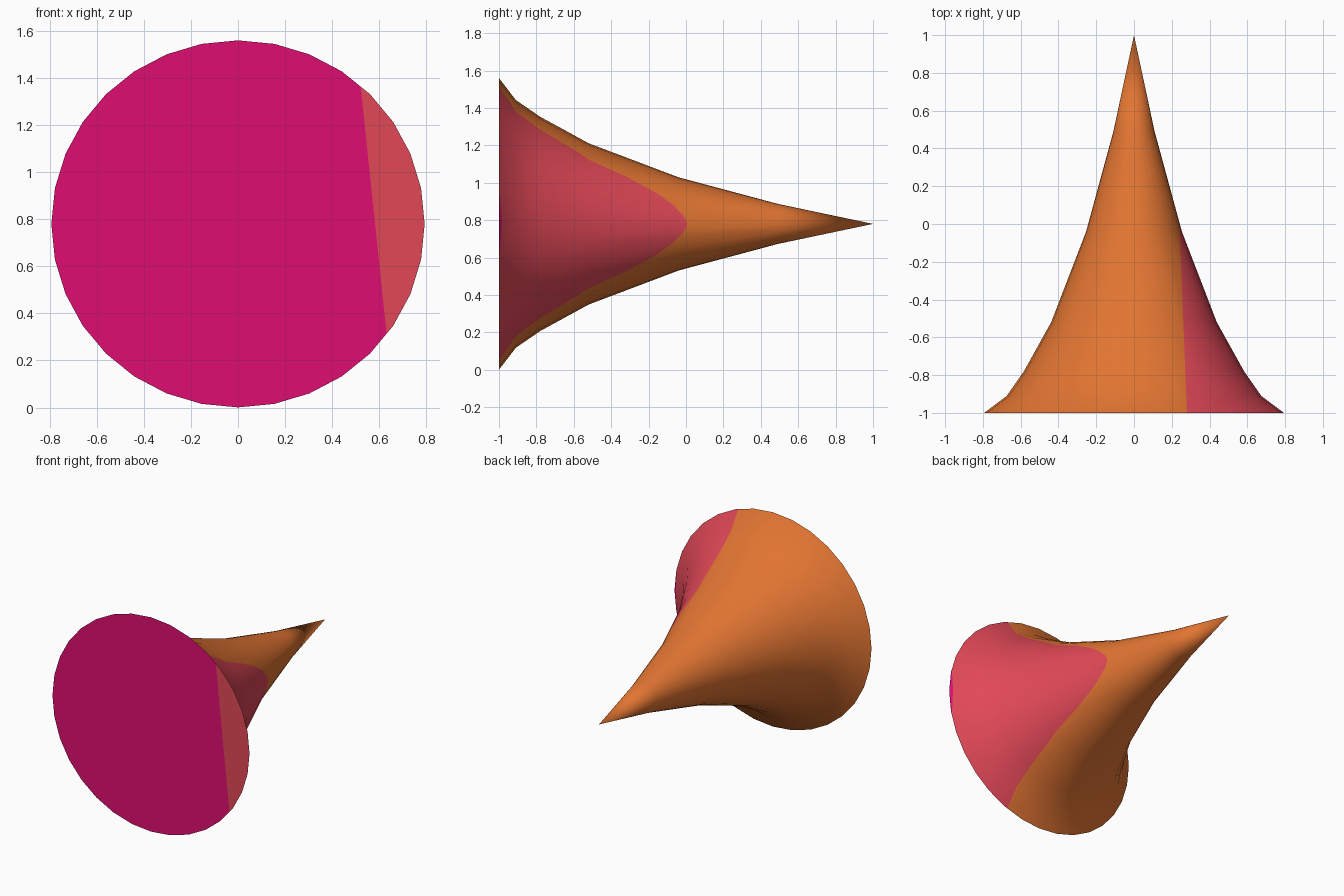
import bpy, bmesh, math
from mathutils import Vector

if "Cube" in bpy.data.objects:
    bpy.data.objects.remove(bpy.data.objects["Cube"])

SIDES = 32
CENTRE_Z = 0.78
# (y, radius) from the wide flat mouth towards the tip
PROFILE = [(-1.0, 0.785), (-0.91, 0.667), (-0.78, 0.577), (-0.52, 0.434),
           (-0.04, 0.251), (0.49, 0.108)]


def make_material(name, rgb):
    def linear(c):
        c /= 255
        return c / 12.92 if c <= 0.04045 else ((c + 0.055) / 1.055) ** 2.4
    mat = bpy.data.materials.new(name)
    mat.diffuse_color = (*[linear(c) for c in rgb], 1)
    mat.use_nodes = True
    mat.node_tree.nodes["Principled BSDF"].inputs["Base Color"].default_value = mat.diffuse_color
    return mat


bm = bmesh.new()

# Flared cone turned about the y axis, slightly wider than tall
rings = []
for y, r in PROFILE:
    ring = []
    for i in range(SIDES):
        a = 2 * math.pi * i / SIDES
        ring.append(bm.verts.new((1.01 * r * math.cos(a), y,
                                  CENTRE_Z + 0.993 * r * math.sin(a))))
    rings.append(ring)
tip = bm.verts.new((0, 1.0, CENTRE_Z))
for i in range(SIDES):
    j = (i + 1) % SIDES
    for a, b in zip(rings, rings[1:]):
        bm.faces.new((a[i], a[j], b[j], b[i]))
    bm.faces.new((rings[-1][i], rings[-1][j], tip))
bm.faces.new(rings[0])
bmesh.ops.recalc_face_normals(bm, faces=bm.faces[:])


def is_cap(f):
    return f.normal.y < -0.99


def cut(want_cap, point, normal):
    """Cut the cap or the side wall along a colour boundary."""
    bm.normal_update()
    faces = [f for f in bm.faces if is_cap(f) == want_cap]
    edges = {e for f in faces for e in f.edges}
    verts = {v for f in faces for v in f.verts}
    bmesh.ops.bisect_plane(bm, geom=faces + list(edges) + list(verts),
                           plane_co=point, plane_no=normal, dist=1e-5)


# Colour boundaries: side patch, small rim sliver, cap segment
patch = (Vector((0.241, 0, 0)), Vector((1, 0.039, 0)).normalized())
sliver = (Vector((0.772, 0, 0)), Vector((1, 0, 0)))
segment = (Vector((0.577, -1, 0.83)), Vector((1, 0, 0.105)).normalized())
cut(False, *patch)
cut(False, *sliver)
cut(True, *segment)
bm.normal_update()


def beyond(f, plane):
    return (f.calc_center_median() - plane[0]).dot(plane[1]) > 0


# 0 orange, 1 red, 2 magenta
for f in bm.faces:
    if is_cap(f):
        f.material_index = 1 if beyond(f, segment) else 2
    elif beyond(f, sliver):
        f.material_index = 2
    else:
        f.material_index = 1 if beyond(f, patch) else 0

mesh = bpy.data.meshes.new("flared_cone")
bm.to_mesh(mesh)
bm.free()
cone = bpy.data.objects.new("flared_cone", mesh)
bpy.context.collection.objects.link(cone)
for name, rgb in (("orange", (226, 117, 50)), ("coral red", (225, 72, 87)),
                  ("magenta", (222, 13, 113))):
    mesh.materials.append(make_material(name, rgb))

# Smooth wall, crisp rim
bpy.context.view_layer.objects.active = cone
cone.select_set(True)
bpy.ops.object.shade_smooth_by_angle(angle=math.radians(40))
